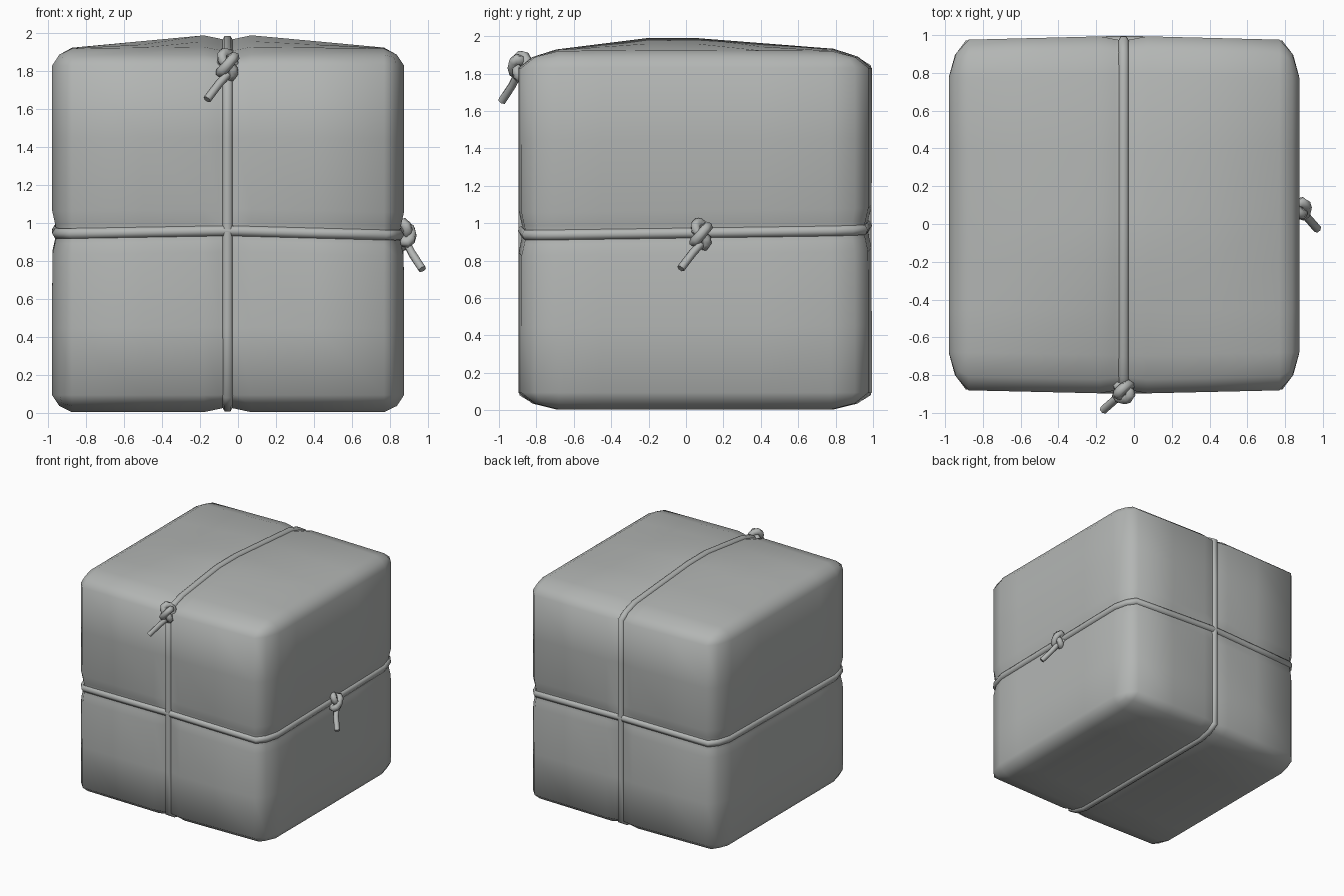
import bpy, bmesh
from math import sin, cos, tau
from mathutils import Vector

if "Cube" in bpy.data.objects:
    bpy.data.objects.remove(bpy.data.objects["Cube"])

LO, HI = Vector((-.98, -.88, .004)), Vector((.875, .975, 1.92))
R = Vector((.105, .2, .09))         # corner radii per axis
RX, RZ = -.055, .952                # where the two rope loops run
GRID = [
    [LO.x, LO.x + R.x, -.5, -.18, -.1, RX, -.01, .07, .4, HI.x - R.x, HI.x],
    [LO.y, LO.y + R.y, -.45, -.2, .05, .4, HI.y - R.y, HI.y],
    [LO.z, LO.z + R.z, .45, .84, .9, RZ, 1.0, 1.07, 1.45, HI.z - R.z, HI.z],
]

grey = bpy.data.materials.new("dull_grey")
grey.diffuse_color = (.45, .465, .455, 1)
grey.use_nodes = True
grey.node_tree.nodes["Principled BSDF"].inputs["Base Color"].default_value = grey.diffuse_color


def add_object(name, data):
    data.materials.append(grey)
    bpy.context.collection.objects.link(bpy.data.objects.new(name, data))


def surf(p, sink=0.0):
    """Map a point of the plain box to the rounded, bulged and pinched parcel."""
    c = Vector([min(max(p[i], LO[i] + R[i]), HI[i] - R[i]) for i in range(3)])
    q = Vector([(p[i] - c[i]) / R[i] for i in range(3)])
    q /= sum(abs(v) ** 1.55 for v in q) ** (1 / 1.55)
    n = q.normalized()
    v = c + Vector([q[i] * R[i] for i in range(3)])
    # pillow-like top and slightly full front and back
    if v.z > 1.84:
        bx = max(0, min(1, (.875 - abs(v.x + .05)) / .75))
        by = max(0, min(1, (v.y + .75) / .55, (.93 - v.y) / .88))
        v.z += .07 * bx * by
    v.y *= 1 + .022 * max(0, 1 - abs(v.x + .05) / .85)
    # grooves under the ropes
    g = .027 * max(0, 1 - abs(p[0] - RX) / .12, 1 - abs(p[2] - RZ) / .12)
    # the level loop sags a little
    sag = .014 * v.y - .005 * v.x + .02 * (1 - abs(v.x + .05) / .9)
    v.z += sag * max(0, 1 - abs(p[2] - RZ) / .8)
    return v - n * (g + sink)


def make_parcel():
    bm = bmesh.new()
    verts = {}

    def vert(k):
        if k not in verts:
            verts[k] = bm.verts.new(surf([GRID[i][k[i]] for i in range(3)]))
        return verts[k]

    for a in range(3):
        b, c = (a + 1) % 3, (a + 2) % 3
        for end in (0, len(GRID[a]) - 1):
            for i in range(len(GRID[b]) - 1):
                for j in range(len(GRID[c]) - 1):
                    f = []
                    for di, dj in ((0, 0), (1, 0), (1, 1), (0, 1)):
                        k = [0, 0, 0]
                        k[a], k[b], k[c] = end, i + di, j + dj
                        f.append(vert(tuple(k)))
                    bm.faces.new(f if end else f[::-1])
    for f in bm.faces:
        f.smooth = True
    me = bpy.data.meshes.new("parcel")
    bm.to_mesh(me)
    bm.free()
    add_object("parcel", me)


def tube(name, pts, radius, cyclic=True):
    cu = bpy.data.curves.new(name, 'CURVE')
    cu.dimensions = '3D'
    cu.bevel_depth, cu.bevel_resolution = radius, 1
    cu.use_fill_caps = True
    sp = cu.splines.new('POLY')
    sp.points.add(len(pts) - 1)
    for pt, co in zip(sp.points, pts):
        pt.co = (*co, 1)
    sp.use_cyclic_u = cyclic
    add_object(name, cu)


def ring(a, b):
    """Walk once round the rectangle spanned by two grid lists."""
    return ([(u, b[0]) for u in a[:-1]] + [(a[-1], v) for v in b[:-1]]
            + [(u, b[-1]) for u in a[:0:-1]] + [(a[0], v) for v in b[:0:-1]])


def knot(name, centre, u, n):
    """Overhand knot with a loose tail; u runs sideways, n points outwards."""
    centre, u, n, up = Vector(centre), Vector(u), Vector(n), Vector((0, 0, 1))

    def at(a, b, c):
        return centre + u * a + up * b + n * c

    pts = []
    for i in range(27):
        t = tau * i / 27
        r = .037 + .014 * cos(3 * t)
        pts.append(at(.034 * sin(3 * t) + .1 * r * sin(2 * t),
                      1.3 * r * sin(2 * t), .85 * r * cos(2 * t)))
    tube(name, pts, .028)
    tube(name + "_tail", [at(0, -.05, .02), at(-.045, -.1, .045),
                          at(-.108, -.183, .1)], .022, False)


# Parcel body
make_parcel()

# Level and upright rope loops
tube("level_rope", [surf((x, y, RZ), .004) for x, y in ring(GRID[0], GRID[1])], .031)
tube("upright_rope", [surf((RX, y, z), .004) for y, z in ring(GRID[1], GRID[2])], .031)

# Knots on the front top edge and on the right side
knot("front_knot", (-.055, -.885, 1.835), (1, 0, 0), (0, -1, 0))
knot("side_knot", (.872, .08, .94), (0, 1, 0), (1, 0, 0))
